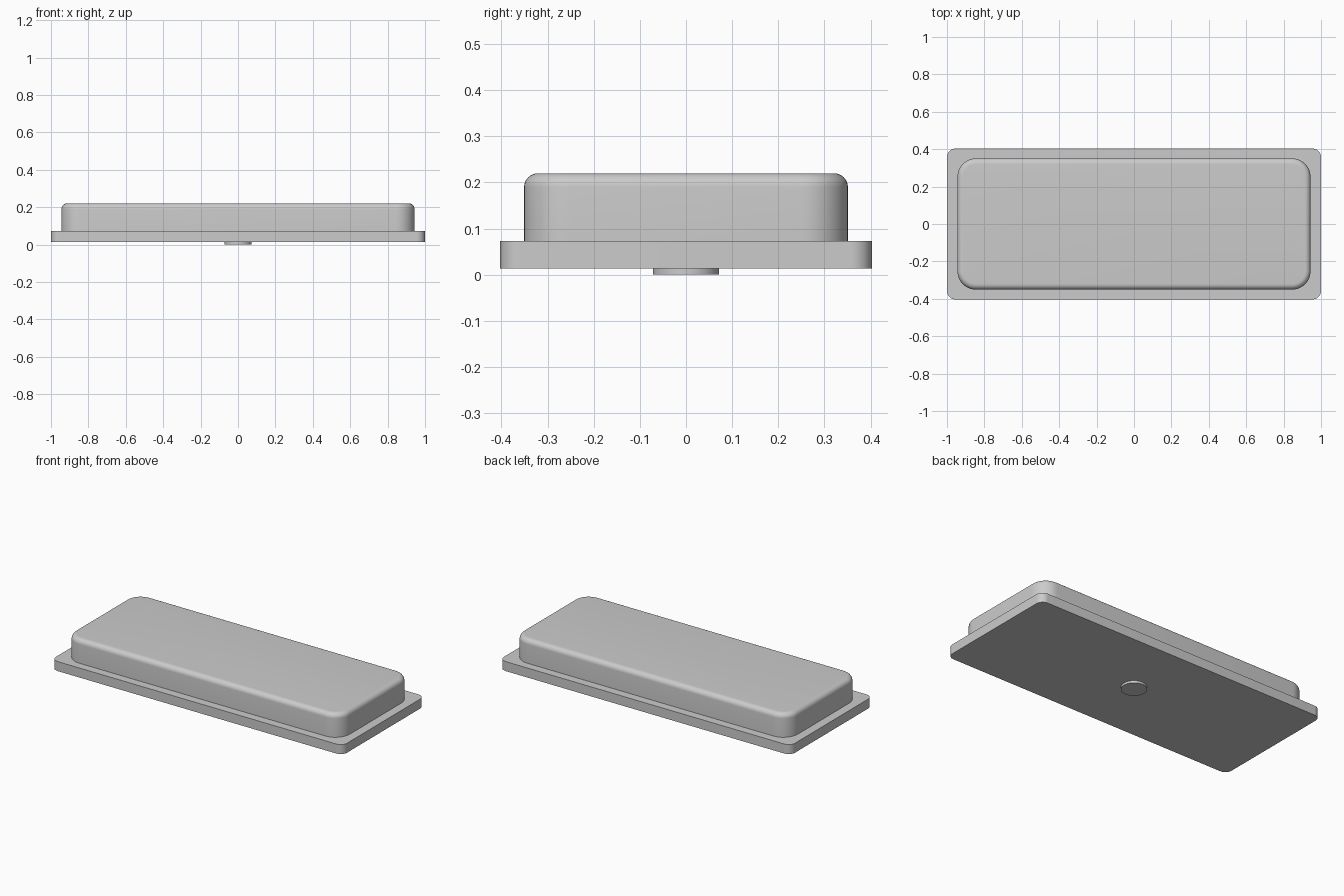
import bpy
import bmesh
from math import pi, sin, cos

# Remove the default object only
cube = bpy.data.objects.get("Cube")
if cube:
    bpy.data.objects.remove(cube, do_unlink=True)

# Single plain material
GREY = (0.6, 0.6, 0.6, 1)
grey = bpy.data.materials.new("light grey")
grey.use_nodes = True
grey.diffuse_color = GREY
grey.node_tree.nodes["Principled BSDF"].inputs["Base Color"].default_value = GREY


def rounded_outline(half_x, half_y, radius, steps=12):
    """Counter-clockwise outline of a rectangle with round corners."""
    points = []
    for corner, (sx, sy) in enumerate([(1, 1), (-1, 1), (-1, -1), (1, -1)]):
        for i in range(steps + 1):
            a = (corner + i / steps) * pi / 2
            points.append((sx * (half_x - radius) + radius * cos(a),
                           sy * (half_y - radius) + radius * sin(a)))
    return points


def finish(obj, name):
    obj.name = obj.data.name = name
    obj.data.materials.append(grey)
    bpy.ops.object.select_all(action="DESELECT")
    obj.select_set(True)
    bpy.context.view_layer.objects.active = obj
    bpy.ops.object.shade_smooth_by_angle(angle=pi / 6)


def slab(name, half_x, half_y, radius, bottom, top, fillet=0, steps=8):
    """Rounded plate, with an optional fillet around its top edge."""
    rings = [(0, bottom)]
    if fillet:
        for i in range(steps + 1):
            a = i / steps * pi / 2
            rings.append((fillet * (1 - cos(a)), top - fillet * (1 - sin(a))))
    else:
        rings.append((0, top))
    bm = bmesh.new()
    loops = [[bm.verts.new((x, y, z)) for x, y in
              rounded_outline(half_x - inset, half_y - inset, radius - inset)]
             for inset, z in rings]
    for low, high in zip(loops, loops[1:]):
        for i in range(len(low)):
            bm.faces.new((low[i - 1], low[i], high[i], high[i - 1]))
    bm.faces.new(loops[0][::-1])
    bm.faces.new(loops[-1])
    mesh = bpy.data.meshes.new(name)
    bm.to_mesh(mesh)
    bm.free()
    obj = bpy.data.objects.new(name, mesh)
    bpy.context.collection.objects.link(obj)
    finish(obj, name)


# Flange plate and the filleted block on top of it
slab("base_flange", 1.0, 0.403, 0.045, 0.014, 0.073)
slab("raised_body", 0.944, 0.351, 0.1, 0.073, 0.22, fillet=0.03)

# Small round boss under the flange
bpy.ops.mesh.primitive_cylinder_add(vertices=64, radius=0.072, depth=0.014,
                                    location=(0, 0, 0.007))
finish(bpy.context.object, "bottom_boss")
